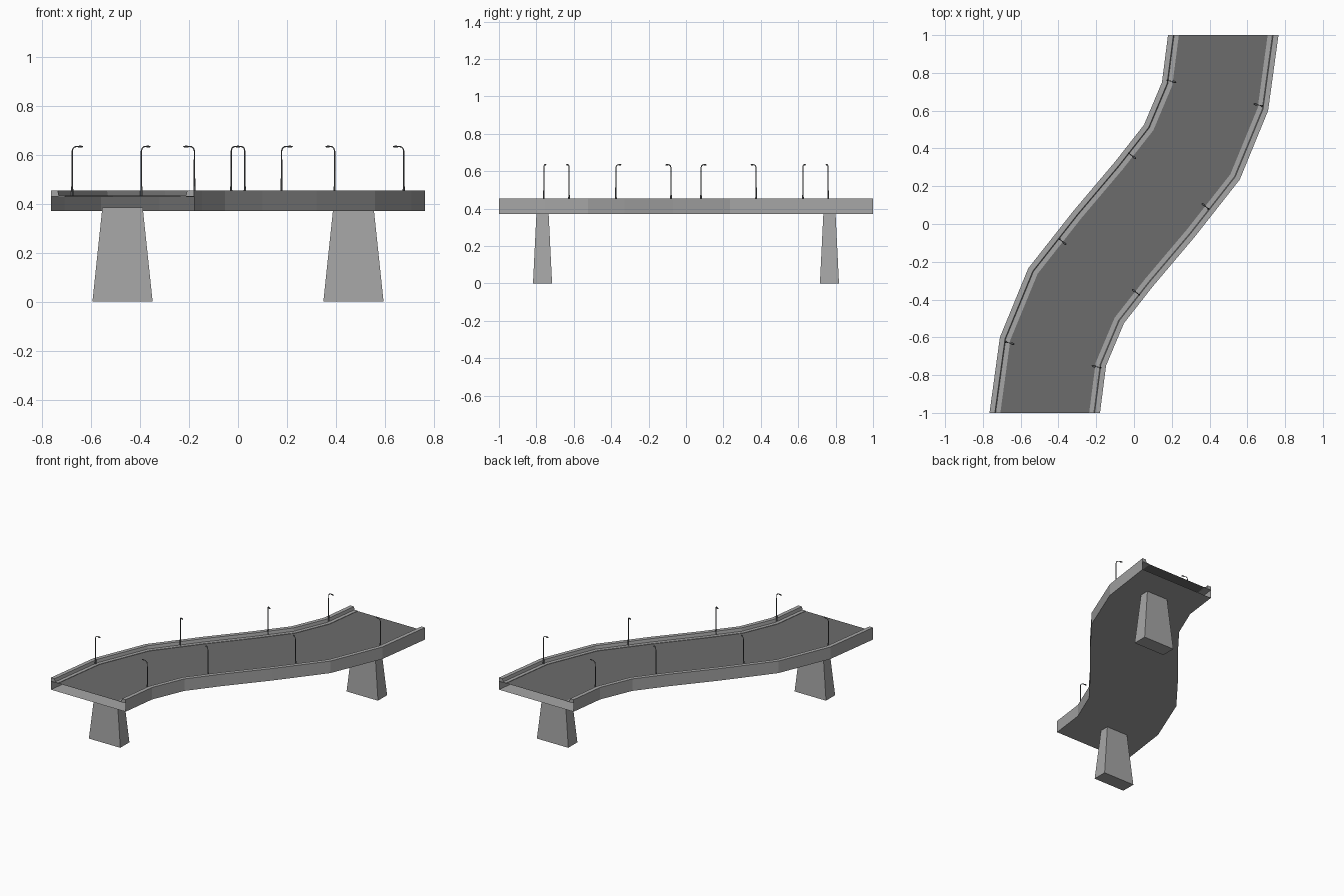
import bpy, bmesh, math
from mathutils import Vector, Matrix

if "Cube" in bpy.data.objects:
    bpy.data.objects.remove(bpy.data.objects["Cube"])

def material(name, col):
    m = bpy.data.materials.new(name)
    m.diffuse_color = (*col, 1)
    m.use_nodes = True
    m.node_tree.nodes["Principled BSDF"].inputs["Base Color"].default_value = m.diffuse_color
    return m

CONCRETE = material("concrete_grey", (0.38, 0.38, 0.38))
ASPHALT = material("asphalt_dark_grey", (0.15, 0.15, 0.15))
METAL = material("lamp_metal", (0.12, 0.125, 0.13))

def finish(bm, name, mat):
    me = bpy.data.meshes.new(name)
    bm.to_mesh(me)
    bm.free()
    me.materials.append(mat)
    ob = bpy.data.objects.new(name, me)
    bpy.context.collection.objects.link(ob)
    return ob

# Bridge stations: left and right edge; the second half is the first turned by 180 degrees
half = [((-.765, -1), (-.18, -1)), ((-.71, -.60), (-.148, -.75)),
        ((-.56, -.235), (-.053, -.525)), ((-.32, .07), (.10, -.33))]
stations = [(Vector(l), Vector(r)) for l, r in half]
stations += [(-r, -l) for l, r in reversed(stations)]
W = 0.58  # nominal deck width

def sweep(name, profile, mat, closed=False):
    """Carry a (distance from left edge, height) profile along the stations."""
    bm = bmesh.new()
    rows = []
    for l, r in stations:
        row = []
        for d, z in profile:
            p = l.lerp(r, d / W)
            row.append(bm.verts.new((p.x, p.y, z)))
        rows.append(row)
    n = len(profile)
    for a, b in zip(rows, rows[1:]):
        for i in range(n if closed else n - 1):
            j = (i + 1) % n
            bm.faces.new((a[i], a[j], b[j], b[i]))
    if closed:
        bm.faces.new(rows[0])
        bm.faces.new(rows[-1])
        bmesh.ops.recalc_face_normals(bm, faces=bm.faces)
    return finish(bm, name, mat)

# Deck shell, open at both ends, and road surface
deck = sweep("deck_shell", [(0, .43), (0, .37), (W, .37), (W, .43)], CONCRETE)
road = sweep("road_surface", [(.057, .43), (W - .057, .43)], ASPHALT)
for ob, up in ((deck, False), (road, True)):
    bm = bmesh.new()
    bm.from_mesh(ob.data)
    for f in bm.faces:
        f.normal_update()
        c = f.calc_center_median()
        side = f.normal.x * (-1 if c.x < .72 * c.y else 1)
        wrong = (f.normal.z < 0) if up else (f.normal.z > .5 or (abs(f.normal.z) < .5 and side < 0))
        if wrong:
            f.normal_flip()
    bm.to_mesh(ob.data)
    bm.free()

# Parapets with an inner ledge
kerb = [(0, .43), (0, .455), (.028, .455), (.032, .433), (.057, .433), (.057, .428)]
sweep("left_parapet", kerb, CONCRETE, True)
sweep("right_parapet", [(W - d, z) for d, z in kerb], CONCRETE, True)

# Tapered piers
def pier(name, cx, cy):
    bm = bmesh.new()
    bmesh.ops.create_cube(bm, size=1)
    for v in bm.verts:
        top = v.co.z > 0
        sx, sy = (.165, .064) if top else (.246, .102)
        v.co = (cx + v.co.x * sx, cy + v.co.y * sy, .385 if top else 0)
    finish(bm, name, CONCRETE)

pier("front_pier", -.472, -.767)
pier("back_pier", .472, .767)

# Street lamps: tapered post, bent arm and flat head, local +x points over the road
def lamp(name, x, y, angle):
    bm = bmesh.new()
    path = [(0, .43, .0055), (0, .47, .0045), (0, .472, .0035), (0, .615, .0028),
            (.004, .627, .0025), (.012, .633, .0025), (.026, .635, .0025)]
    tilt = [0, 0, 0, 10, 35, 65, 85]
    n, rings = 6, []
    for (px, pz, r), t in zip(path, tilt):
        rot = Matrix.Rotation(math.radians(t), 3, 'Y')
        rings.append([bm.verts.new(Vector((px, 0, pz)) + rot @ Vector(
            (r * math.cos(k * math.tau / n), r * math.sin(k * math.tau / n), 0))) for k in range(n)])
    for a, b in zip(rings, rings[1:]):
        for k in range(n):
            bm.faces.new((a[k], a[(k + 1) % n], b[(k + 1) % n], b[k]))
    bm.faces.new(rings[-1])
    head = Matrix.Translation((.035, 0, .634)) @ Matrix.Diagonal((.013, .006, .004, 1))
    bmesh.ops.create_uvsphere(bm, u_segments=8, v_segments=4, radius=1, matrix=head)
    place = Matrix.Translation((x, y, 0)) @ Matrix.Rotation(math.radians(angle), 4, 'Z')
    bmesh.ops.transform(bm, matrix=place, verts=bm.verts)
    finish(bm, name, METAL)

spots = [(-.678, -.625, -15), (-.395, -.08, -38), (-.028, .375, -38), (.178, .76, -12)]
for i, (x, y, a) in enumerate(spots):
    lamp(f"left_lamp_{i + 1}", x, y, a)
    lamp(f"right_lamp_{i + 1}", -x, -y, a + 180)
